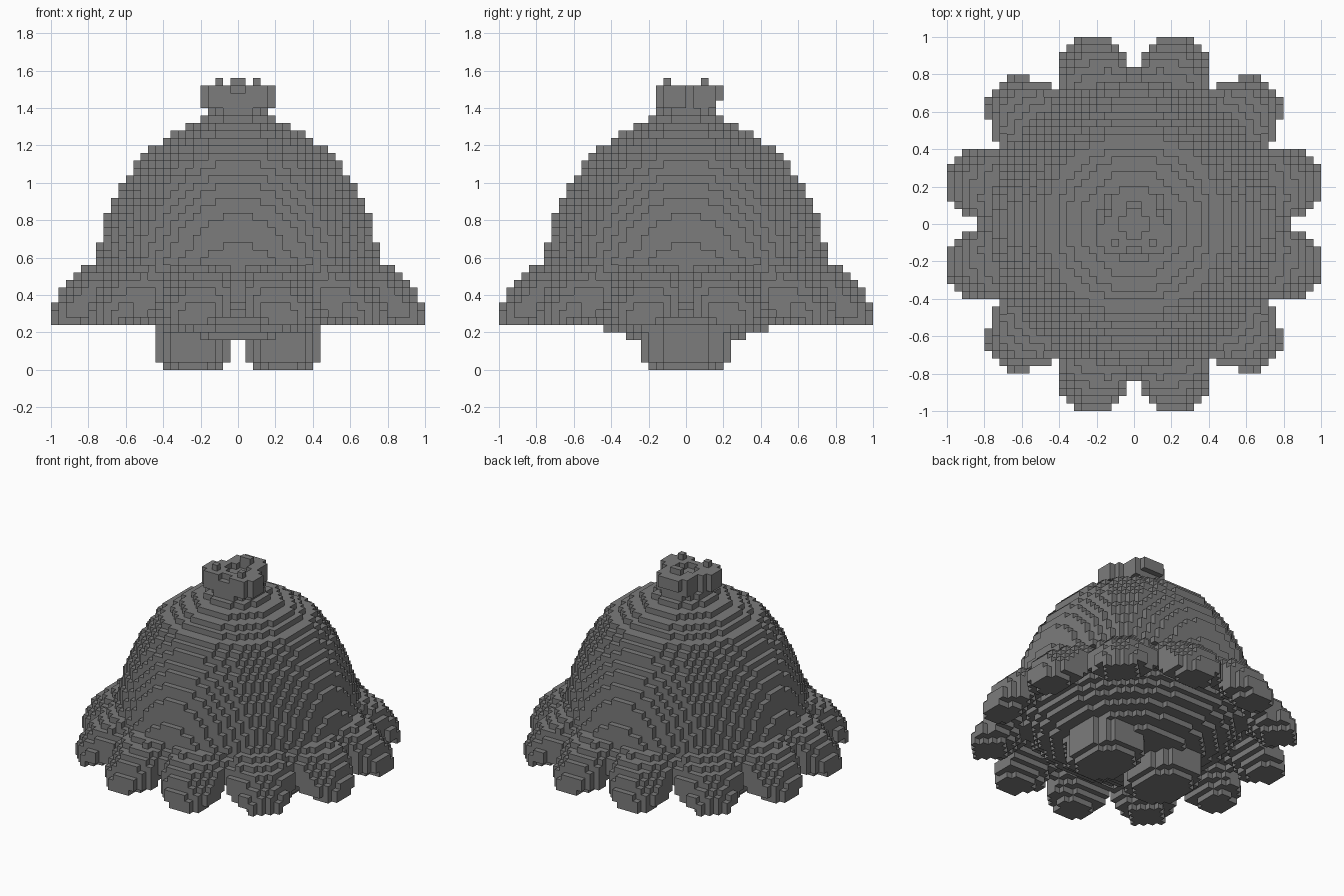
import bpy, bmesh, math
from mathutils import Vector

if "Cube" in bpy.data.objects:
    bpy.data.objects.remove(bpy.data.objects["Cube"], do_unlink=True)

V = 0.04            # block edge length
N = 25              # blocks from centre to edge
PETALS = 12

grey = bpy.data.materials.new("stone grey")
grey.use_nodes = True
colour = (0.2, 0.2, 0.2, 1)
grey.diffuse_color = colour
grey.node_tree.nodes["Principled BSDF"].inputs["Base Color"].default_value = colour


def fill(inside):
    """Blocks whose centre satisfies inside(x, y, z)."""
    return {(i, j, k)
            for i in range(-N, N) for j in range(-N, N) for k in range(N + 14)
            if inside((i + 0.5) * V, (j + 0.5) * V, (k + 0.5) * V)}


def block_object(name, cells, solid):
    """Skin the blocks of one part, leaving out faces buried in the whole solid."""
    bm = bmesh.new()
    corners = {}

    def corner(p):
        if p not in corners:
            corners[p] = bm.verts.new(Vector(p) * V)
        return corners[p]

    for cell in sorted(cells):
        for axis in range(3):
            for side in (0, 1):
                near = list(cell)
                near[axis] += 2 * side - 1
                if tuple(near) in solid:
                    continue
                u, w = (axis + 1) % 3, (axis + 2) % 3
                ring = []
                for du, dw in ((0, 0), (1, 0), (1, 1), (0, 1)):
                    p = list(cell)
                    p[axis] += side
                    p[u] += du
                    p[w] += dw
                    ring.append(corner(tuple(p)))
                bm.faces.new(ring if side else ring[::-1])
    mesh = bpy.data.meshes.new(name)
    bm.to_mesh(mesh)
    bm.free()
    mesh.materials.append(grey)
    bpy.context.collection.objects.link(bpy.data.objects.new(name, mesh))


# Domed body with a rounded bowl underneath: (height, radius)
PROFILE = [(0.18, 0.34), (0.22, 0.44), (0.26, 0.53), (0.30, 0.60), (0.34, 0.65),
           (0.38, 0.69), (0.42, 0.72), (0.50, 0.755), (0.58, 0.766), (0.66, 0.743),
           (0.70, 0.738), (0.82, 0.703), (0.90, 0.668), (0.98, 0.633), (1.06, 0.58),
           (1.14, 0.528), (1.18, 0.488), (1.22, 0.42), (1.26, 0.36), (1.30, 0.28),
           (1.34, 0.2)]


def body(x, y, z):
    for (z0, r0), (z1, r1) in zip(PROFILE, PROFILE[1:]):
        if z0 - 0.001 <= z <= z1 + 0.001:
            return math.hypot(x, y) < r0 + (r1 - r0) * (z - z0) / (z1 - z0)
    return False


# Ring of round petals sloping down and outward
def petals(x, y, z):
    r = math.hypot(x, y)
    if r < 0.6:
        return False
    step = math.tau / PETALS
    a = (math.atan2(y, x) % step) - step / 2
    along, across = r * math.cos(a), r * math.sin(a)
    edge = (max(along - 0.8, 0) / 0.243) ** 2 + (across / 0.2025) ** 2
    if edge > 1:
        return False
    top = 0.555 - 0.65 * (along - 0.81) - 0.1 * edge ** 2
    bottom = 0.24 + 0.07 * (across / 0.2) ** 2 + 0.9 * max(0.85 - along, 0)
    return bottom < z < max(top, bottom + 0.06)


# Stubby rounded feet
def foot(x, y, z):
    shrink = 0.04 if z < V else 0
    return z < 0.24 and math.hypot((abs(x) - 0.24) / (0.212 - shrink),
                                   y / (0.252 - shrink)) < 1


# Three-lobed knob with a central pit and small studs
LOBES = [(-0.1, -0.06), (0.1, -0.06), (0, 0.1)]


def knob(x, y, z):
    r = math.hypot(x, y)
    if z < 1.32 or z > 1.56 or r > 0.3:
        return False
    if z > 1.52:
        front = abs(abs(x) - 0.1) < 0.01 and abs(y + 0.1) < 0.01
        return front or (abs(x) < 0.04 and abs(y - 0.1) < 0.01)
    if z < 1.40:
        return r < 0.165
    if z > 1.48 and r < 0.07:
        return False
    lobed = any(math.hypot(x - a, y - b) < 0.112 for a, b in LOBES)
    return (lobed and (z > 1.44 or y < 0.16)) or (z < 1.48 and r < 0.15)


parts = {
    "domed_body": fill(body),
    "petal_ring": fill(petals),
    "left_foot": fill(lambda x, y, z: x > 0 and foot(x, y, z)),
    "right_foot": fill(lambda x, y, z: x < 0 and foot(x, y, z)),
    "top_knob": fill(knob),
}
solid = set().union(*parts.values())
taken = set()
for name, cells in parts.items():
    block_object(name, cells - taken, solid)
    taken |= cells
